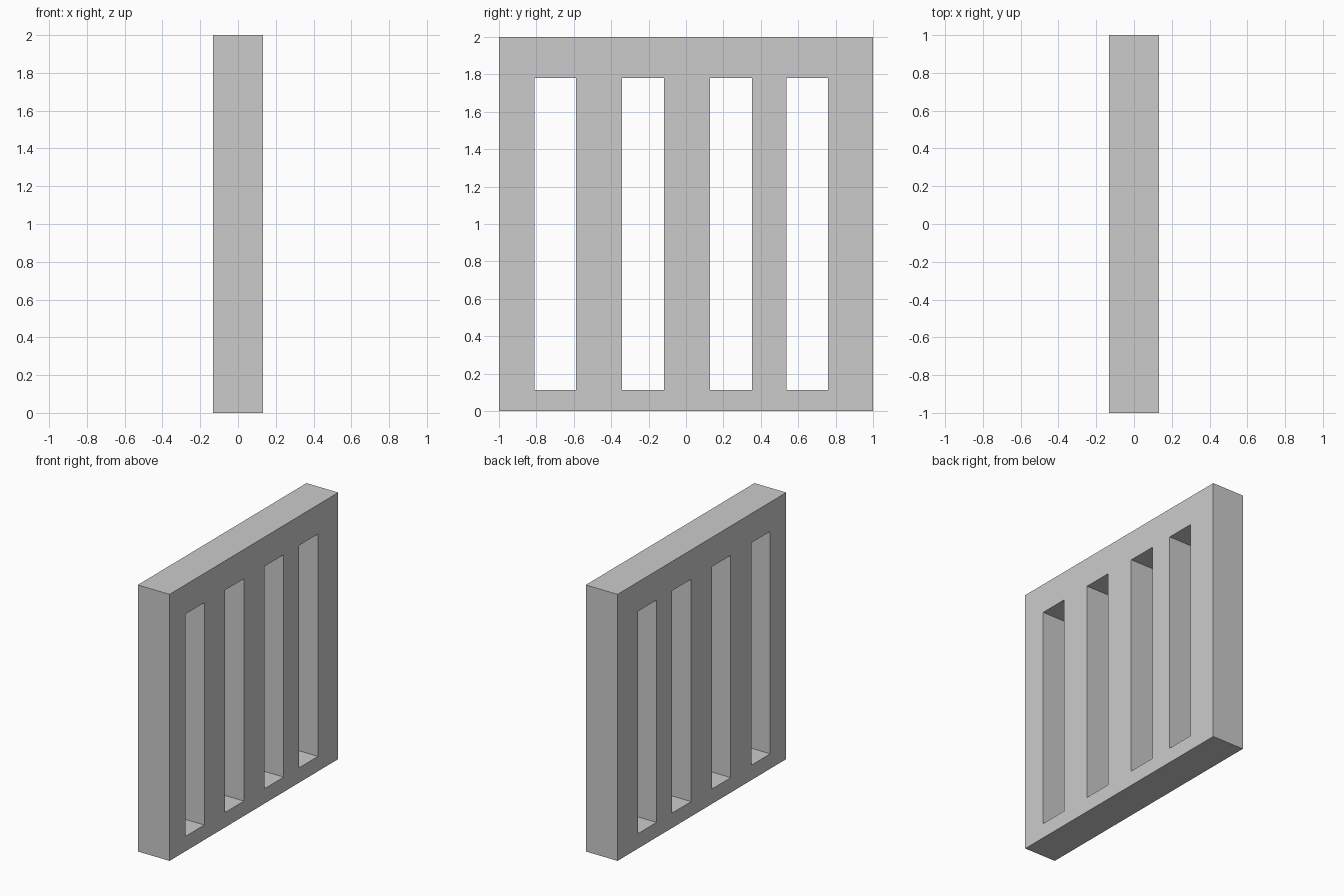
import bpy, bmesh

if "Cube" in bpy.data.objects:
    bpy.data.objects.remove(bpy.data.objects["Cube"])

HALF_T = 0.132                       # half thickness along x
SLOTS = [(-0.81, -0.588), (-0.342, -0.118), (0.128, 0.353), (0.537, 0.76)]
ys = [-1.0] + [y for slot in SLOTS for y in slot] + [1.0]
zs = [0.0, 0.112, 1.78, 2.0]

bm = bmesh.new()

# Back sheet of the panel: a grid of cells with the slot cells left open
grid = [[bm.verts.new((-HALF_T, y, z)) for z in zs] for y in ys]
for i in range(len(ys) - 1):
    for j in range(len(zs) - 1):
        is_slot = j == 1 and i % 2 == 1
        if not is_slot:
            bm.faces.new((grid[i][j], grid[i][j + 1],
                          grid[i + 1][j + 1], grid[i + 1][j]))

# Thicken the sheet into a solid, which also walls the slots
result = bmesh.ops.extrude_face_region(bm, geom=bm.faces[:], use_keep_orig=True)
front = [g for g in result["geom"] if isinstance(g, bmesh.types.BMVert)]
bmesh.ops.translate(bm, verts=front, vec=(2 * HALF_T, 0, 0))
bmesh.ops.recalc_face_normals(bm, faces=bm.faces[:])

mesh = bpy.data.meshes.new("slotted_panel")
bm.to_mesh(mesh)
bm.free()
panel = bpy.data.objects.new("slotted_panel", mesh)
bpy.context.collection.objects.link(panel)
